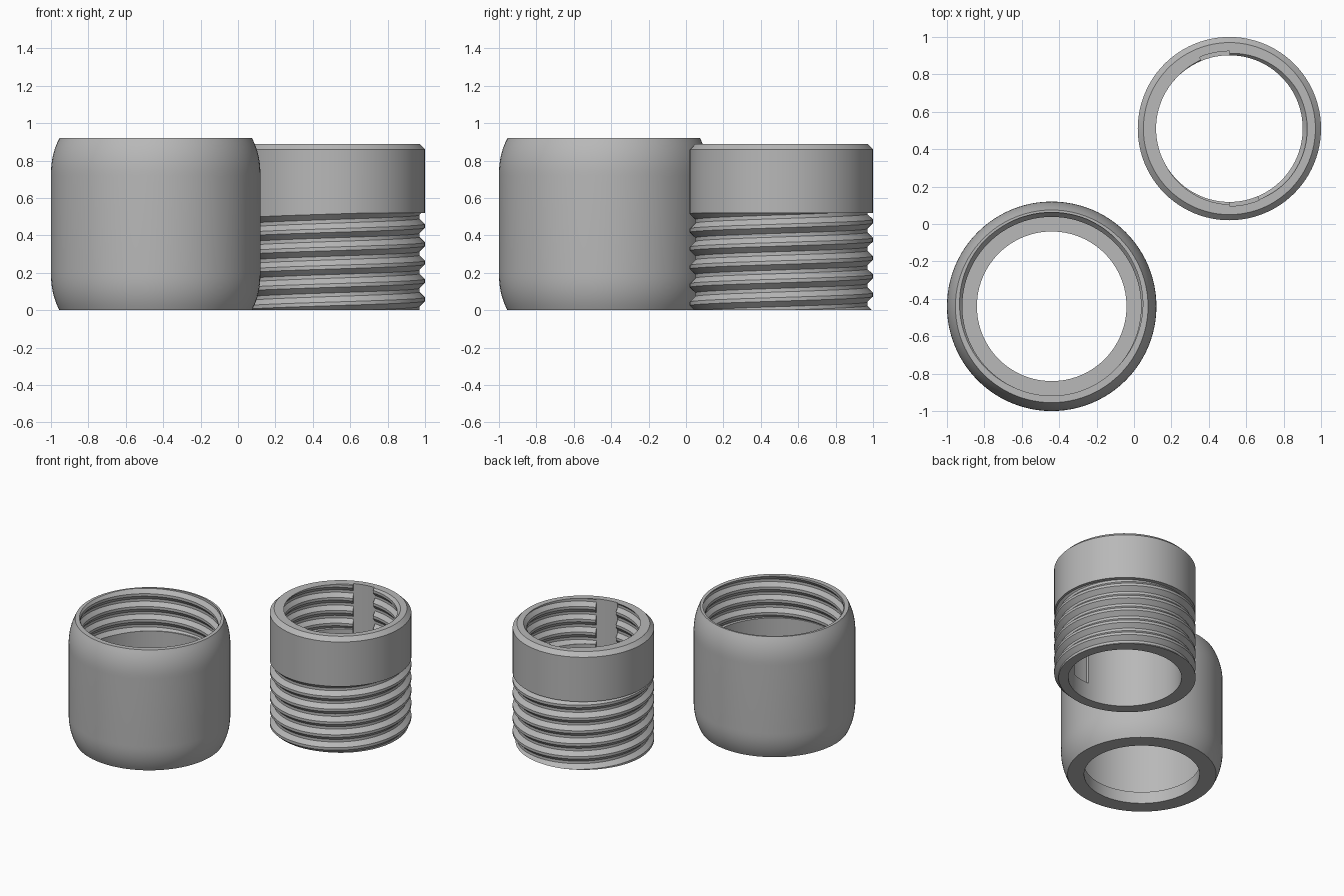
import bpy, bmesh, math

cube = bpy.data.objects.get("Cube")
if cube:
    bpy.data.objects.remove(cube, do_unlink=True)

SEGMENTS = 96
PITCH = 0.098

grey = bpy.data.materials.new("plain grey")
grey.use_nodes = True
colour = (0.48, 0.48, 0.48, 1)
grey.diffuse_color = colour
grey.node_tree.nodes["Principled BSDF"].inputs["Base Color"].default_value = colour


def thread(turn, z0, z1, root, crest):
    """Section of a right-handed helical thread at this turn, from z0 up to z1."""
    shape = [(0, root), (0.2, root), (0.5, crest), (0.7, crest), (1, root)]

    def radius(z):
        u = (z / PITCH - turn) % 1
        for (a, ra), (b, rb) in zip(shape, shape[1:]):
            if u <= b:
                return ra + (rb - ra) * (u - a) / (b - a)

    points = []
    for k in range(-2, math.ceil(z1 / PITCH) + 2):
        for u, r in shape[:-1]:
            z = (k + turn + u) * PITCH
            clamped = min(max(z, z0), z1)
            points.append((r if z == clamped else radius(clamped), clamped))
    return points


def sweep(name, section, centre, slots=()):
    """Sweep a closed section round the axis; it may change with the turn."""
    bm = bmesh.new()
    stations = []
    for i in range(SEGMENTS + 1):
        inside = any(a < i < b for a, b in slots)
        edge = any(i in s for s in slots)
        if edge:
            opening = any(i == a for a, b in slots)
            stations += [(i, not opening), (i, opening)]
        else:
            stations.append((i, inside))
    rings = []
    for i, slotted in stations:
        turn = i / SEGMENTS
        c, s = math.cos(turn * math.tau), math.sin(turn * math.tau)
        rings.append([bm.verts.new((r * c, r * s, z)) for r, z in section(turn, slotted)])
    for a, b in zip(rings, rings[1:]):
        for j in range(len(a)):
            bm.faces.new((a[j - 1], b[j - 1], b[j], a[j]))
    bmesh.ops.remove_doubles(bm, verts=bm.verts, dist=0.0002)
    bmesh.ops.recalc_face_normals(bm, faces=bm.faces)
    mesh = bpy.data.meshes.new(name)
    bm.to_mesh(mesh)
    bm.free()
    mesh.materials.append(grey)
    obj = bpy.data.objects.new(name, mesh)
    obj.location = (*centre, 0)
    bpy.context.collection.objects.link(obj)
    bpy.ops.object.select_all(action="DESELECT")
    obj.select_set(True)
    bpy.context.view_layer.objects.active = obj
    bpy.ops.object.shade_smooth_by_angle(angle=math.radians(30))


# Outer sleeve: rounded shoulders, threaded mouth, inner shelf near the foot
def sleeve_section(turn, slotted):
    steps = [i / 8 for i in range(9)]
    lower = [(0.56 - 0.045 * (1 - t) ** 2.3, 0.2 * t) for t in steps]
    upper = [(r, 0.92 - z) for r, z in reversed(lower)]
    inner = thread(turn, 0.6, 0.92, 0.502, 0.478)[::-1]
    return lower + upper + inner + [(0.48, 0.6), (0.48, 0.09), (0.4, 0.09), (0.4, 0)]


# Inner sleeve: threaded outside below a plain collar, threaded bore with two slots
def plug_section(turn, slotted):
    outer = thread(turn, 0, 0.52, 0.46, 0.49)
    collar = [(0.49, 0.52), (0.49, 0.86), (0.46, 0.89)]
    bore = thread(turn, 0.55, 0.89, 0.416, 0.392)[::-1] + [(0.392, 0.55), (0.392, 0.13)]
    if slotted:
        bore = [(0.414, z) for r, z in bore]
    return outer + collar + bore + [(0.392, 0.13), (0.392, 0)]


sweep("outer_sleeve", sleeve_section, (-0.44, -0.44))
sweep("threaded_plug", plug_section, (0.51, 0.51), slots=[(24, 30), (72, 78)])
